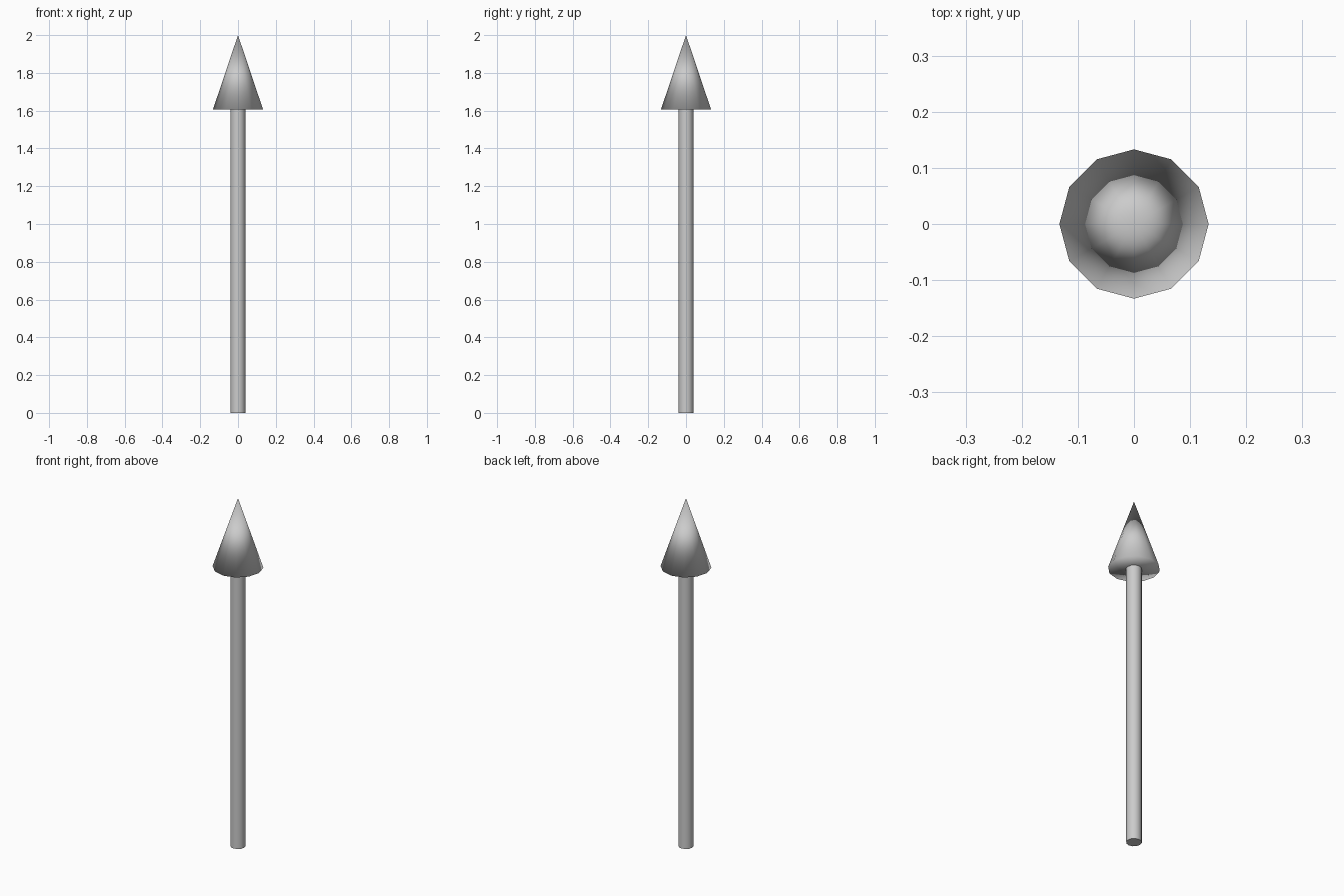
import bpy
import math

if "Cube" in bpy.data.objects:
    bpy.data.objects.remove(bpy.data.objects["Cube"])

SIDES = 12
HEAD_BASE = 1.605
TOP = 2.0


def finish(obj, name):
    # Turn so that corners sit on the x and y axes (already true for 12 sides)
    obj.name = name
    obj.data.name = name
    return obj


# Shaft: thin cylinder with crisp end caps
bpy.ops.mesh.primitive_cylinder_add(vertices=SIDES, radius=0.04, depth=HEAD_BASE,
                                    location=(0, 0, HEAD_BASE / 2))
finish(bpy.context.object, "shaft")
bpy.ops.object.shade_smooth_by_angle(angle=math.radians(35))

# Arrowhead: closed cone, smooth shaded all over, including across the rim
bpy.ops.mesh.primitive_cone_add(vertices=SIDES, radius1=0.133, radius2=0,
                                depth=TOP - HEAD_BASE, end_fill_type='TRIFAN',
                                location=(0, 0, (HEAD_BASE + TOP) / 2))
finish(bpy.context.object, "arrow_head")
bpy.ops.object.shade_smooth()
